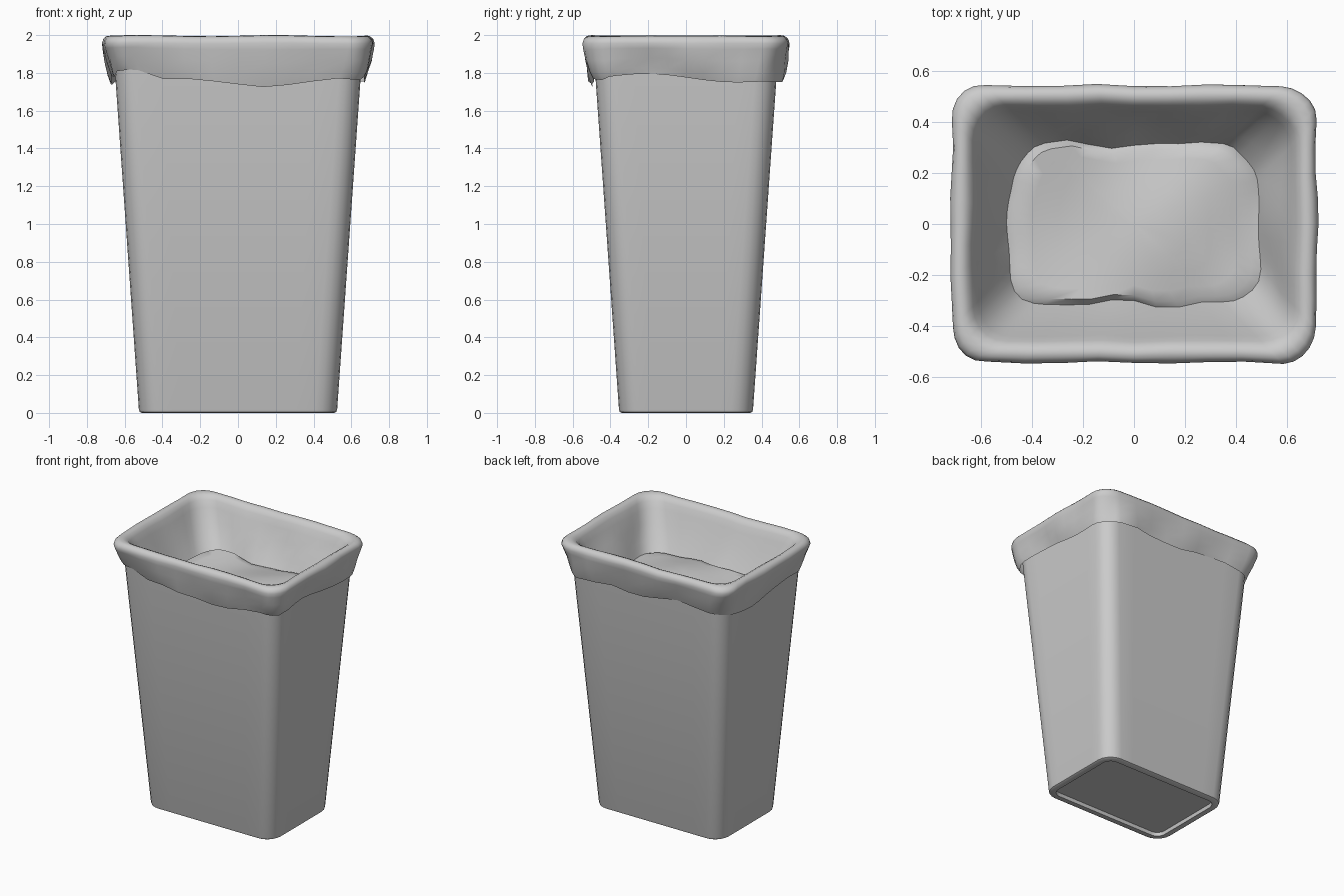
import bpy, bmesh, math
from math import sin, cos, pi

if "Cube" in bpy.data.objects:
    bpy.data.objects.remove(bpy.data.objects["Cube"])


def ring(hx, hy, r, z, side=8, corner=5):
    """Rounded rectangle, counter-clockwise from the front left."""
    pts = []
    for k, (sx, sy) in enumerate([(1, -1), (1, 1), (-1, 1), (-1, -1)]):
        cx, cy = sx * (hx - r), sy * (hy - r)
        a0 = -pi / 2 + k * pi / 2
        arc = [(cx + r * cos(a0 + pi / 2 * i / corner),
                cy + r * sin(a0 + pi / 2 * i / corner)) for i in range(corner + 1)]
        pts += arc
        # straight run to the next corner
        nx, ny = [(1, 1), (-1, 1), (-1, -1), (1, -1)][k]
        a1 = a0 + pi / 2
        ex = nx * (hx - r) + r * cos(a1)
        ey = ny * (hy - r) + r * sin(a1)
        bx, by = arc[-1]
        pts += [(bx + (ex - bx) * i / side, by + (ey - by) * i / side)
                for i in range(1, side)]
    return [(x, y, z) for x, y in pts]


def loft(name, rings, cap_start, cap_end, angle):
    bm = bmesh.new()
    rows = [[bm.verts.new(p) for p in r] for r in rings]
    n = len(rows[0])
    for a, b in zip(rows, rows[1:]):
        for i in range(n):
            j = (i + 1) % n
            bm.faces.new((a[i], a[j], b[j], b[i]))
    if cap_start:
        bm.faces.new(rows[0][::-1])
    if cap_end:
        bm.faces.new(rows[-1])
    me = bpy.data.meshes.new(name)
    bm.to_mesh(me)
    bm.free()
    ob = bpy.data.objects.new(name, me)
    bpy.context.collection.objects.link(ob)
    bpy.ops.object.select_all(action='DESELECT')
    ob.select_set(True)
    bpy.context.view_layer.objects.active = ob
    bpy.ops.object.shade_smooth_by_angle(angle=math.radians(angle))
    return ob


# Tapered bin with foot rim, recessed base and hollow inside
BX, BY, R = 0.525, 0.355, 0.115
bin_profile = [(-0.055, 0.025), (-0.05, 0.0), (-0.015, 0.0), (-0.004, 0.006),
               (0.0, 0.018), (0.136, 1.94), (0.116, 1.94), (-0.02, 0.05)]
loft("bin_body", [ring(BX + d, BY + d, max(R + min(d, 0), 0.05), z)
                  for d, z in bin_profile], True, True, 35)

# Front hem heights of the liner; other sides use a gentle wave
HEM = [(-0.75, 1.79), (-0.55, 1.81), (-0.4, 1.76), (-0.22, 1.765), (0.13, 1.715),
       (0.3, 1.73), (0.5, 1.77), (0.75, 1.75)]


def hem(x, y):
    wave = 1.76 + 0.018 * sin(5 * x + 7 * y) + 0.012 * sin(11 * x - 4 * y)
    if y > -0.42:
        return wave
    for (xa, za), (xb, zb) in zip(HEM, HEM[1:]):
        if xa <= x <= xb:
            return za + (zb - za) * (x - xa) / (xb - xa)
    return wave


# Liner folded over the rim: outset from the mouth, height, wobble
MX, MY = 0.66, 0.487
bag_profile = [(0.006, 1.76, 0.006), (0.02, 1.80, 0.010), (0.036, 1.86, 0.010),
               (0.050, 1.92, 0.007), (0.056, 1.95, 0.005), (0.050, 1.972, 0.004),
               (0.034, 1.987, 0.003), (0.012, 1.990, 0.003), (-0.010, 1.980, 0.003),
               (-0.028, 1.955, 0.003), (-0.048, 1.91, 0.004), (-0.085, 1.83, 0.006),
               (-0.135, 1.73, 0.009), (-0.175, 1.66, 0.012)]
rings = []
for d, z, w in bag_profile:
    out = []
    drop = max(0.0, (1.95 - z) / 0.19) if d > 0 else 0.0
    for x, y, _ in ring(MX + d, MY + d, 0.135, z):
        k = w * (sin(13 * x + 9 * y + 9 * z) + 0.7 * sin(21 * x - 17 * y))
        # loose flaps on the front and back
        for fx, fy in ((-0.13, -1), (0.45, 1)):
            if y * fy > 0.4:
                k += 0.03 * math.exp(-((x - fx) / 0.1) ** 2) * drop * (d > 0)
        zz = z + drop * (hem(x, y) - 1.76) + 0.005 * sin(9 * x + 3) * cos(8 * y)
        m = math.hypot(x / MX, y / MY)
        nx = x / MX / m if abs(x) > MX - 0.25 else 0
        ny = y / MY / m if abs(y) > MY - 0.27 else 0
        out.append((x + nx * k, y + ny * k, min(zz, 2.0)))
    rings.append(out)

# Slack, billowing floor of the liner
edge = rings[-1]
for s in (0.93, 0.8, 0.6, 0.4, 0.2, 0.03):
    rings.append([(x * s, y * s, 1.685 + 0.018 * sin(6 * x * s + 1) * cos(7 * y * s)
                   + 0.012 * sin(9 * x * s - 5 * y * s)) for x, y, _ in edge])
top = max(p[2] for r in rings for p in r)
rings = [[(x, y, z + 2.0 - top) for x, y, z in r] for r in rings]
loft("bin_liner", rings, False, True, 48)
